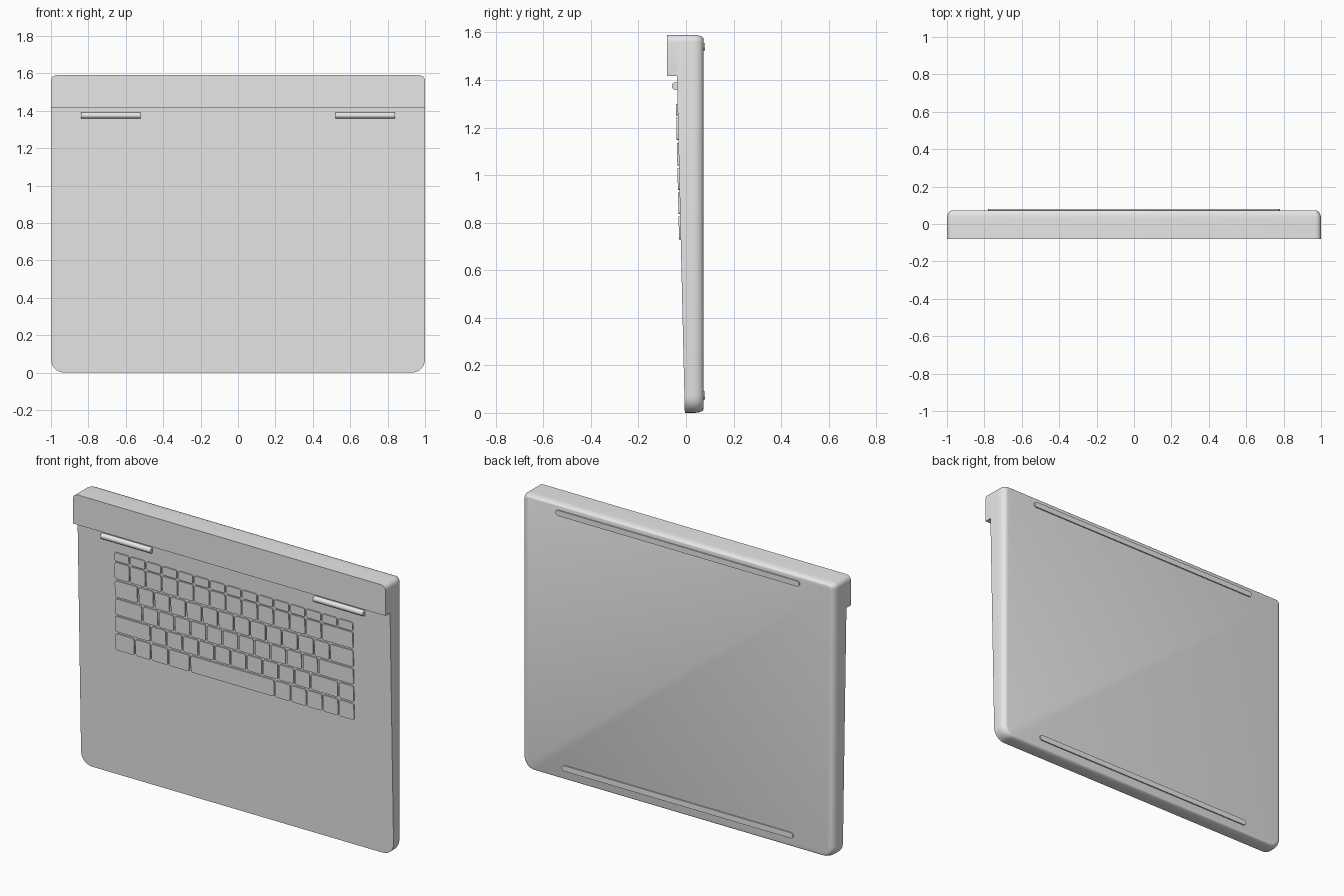
import bpy, bmesh
from math import sin, cos, pi, radians

if "Cube" in bpy.data.objects:
    bpy.data.objects.remove(bpy.data.objects["Cube"])

grey = bpy.data.materials.new("casing grey")
grey.use_nodes = True
colour = (0.8, 0.8, 0.8, 1)
grey.diffuse_color = colour
grey.node_tree.nodes["Principled BSDF"].inputs["Base Color"].default_value = colour


def deck(z):
    """Depth of the sloping keyboard deck at height z."""
    return -0.005 - 0.0235 * z


def outline(x0, x1, z0, z1, low_r, top_r, steps=6):
    """Rounded rectangle in x and z, with separate lower and upper radii."""
    corners = [(x1, z0, -1, 1, low_r, -90), (x1, z1, -1, -1, top_r, 0),
               (x0, z1, 1, -1, top_r, 90), (x0, z0, 1, 1, low_r, 180)]
    pts = []
    for x, z, sx, sz, r, start in corners:
        for i in range(steps + 1):
            a = radians(start + 90 * i / steps)
            pts.append((x + sx * r + r * cos(a), z + sz * r + r * sin(a)))
    return pts


def loft(bm, rings):
    """Join (outline, depth function) rings from front to back and cap both ends."""
    loops = [[bm.verts.new((x, depth(z), z)) for x, z in pts] for pts, depth in rings]
    for a, b in zip(loops, loops[1:]):
        for i in range(len(a)):
            j = (i + 1) % len(a)
            bm.faces.new((a[i], b[i], b[j], a[j]))
    bm.faces.new(loops[0])
    bm.faces.new(loops[-1][::-1])


def finish(name, bm, angle=35):
    bmesh.ops.recalc_face_normals(bm, faces=bm.faces)
    mesh = bpy.data.meshes.new(name)
    bm.to_mesh(mesh)
    bm.free()
    mesh.materials.append(grey)
    obj = bpy.data.objects.new(name, mesh)
    bpy.context.collection.objects.link(obj)
    bpy.ops.object.select_all(action="DESELECT")
    obj.select_set(True)
    bpy.context.view_layer.objects.active = obj
    bpy.ops.object.shade_smooth_by_angle(angle=radians(angle))
    return obj


def flat(y):
    return lambda z: y


# Casing: sloping front deck, soft rounded rim around the back panel
bm = bmesh.new()
rings = [(outline(-1, 1, 0, 1.59, 0.07, 0.03), deck)]
for i in range(7):
    a = pi / 2 * i / 6
    side, end = 0.03 * (1 - cos(a)), 0.015 * (1 - cos(a))
    pts = outline(-1 + side, 1 - side, end, 1.59 - end, 0.07 - side / 2, 0.03 - side / 2)
    rings.append((pts, flat(0.03 + 0.043 * sin(a))))
loft(bm, rings)
finish("casing", bm)

# Raised bar across the rear of the deck
bm = bmesh.new()
bar = outline(-1, 1, 1.417, 1.59, 0.001, 0.03)
loft(bm, [(bar, flat(-0.08)), (bar, flat(-0.035))])
finish("rear_bar", bm)

# Keys: widths in key units, one list per row from top to bottom
rows = [
    (1.250, 1.300, [1] * 15),
    (1.147, 1.243, [1] * 13 + [2]),
    (1.040, 1.136, [1.5] + [1] * 12 + [1.5]),
    (0.938, 1.030, [1.75] + [1] * 11 + [2.25]),
    (0.837, 0.928, [2.25] + [1] * 10 + [1.75, 1]),
    (0.730, 0.826, [1.25, 1, 1.1, 1.35, 5.3] + [1] * 5),
]
unit, gap = 0.1023, 0.005
bm = bmesh.new()
for low, high, widths in rows:
    x = -7.5 * unit
    for w in widths:
        key = outline(x + gap, x + w * unit - gap, low, high, 0.01, 0.01, 3)
        loft(bm, [(key, lambda z: deck(z) - 0.007), (key, lambda z: deck(z) + 0.004)])
        x += w * unit
finish("keys", bm)

# Hinge barrels, mirrored left and right
for name, side in (("left_hinge", 1), ("right_hinge", -1)):
    bpy.ops.mesh.primitive_cylinder_add(vertices=24, radius=0.016, depth=0.32,
                                        location=(side * 0.68, -0.044, 1.375),
                                        rotation=(0, pi / 2, 0))
    obj = bpy.context.object
    obj.name = name
    obj.data.materials.append(grey)
    bpy.ops.object.shade_smooth_by_angle(angle=radians(35))

# Long rubber feet on the back panel
for name, z, half in (("upper_foot", 1.54, 0.78), ("lower_foot", 0.073, 0.74)):
    bm = bmesh.new()
    foot = outline(-half, half, z - 0.016, z + 0.016, 0.0155, 0.0155)
    loft(bm, [(foot, flat(0.07)), (foot, flat(0.08))])
    finish(name, bm)
